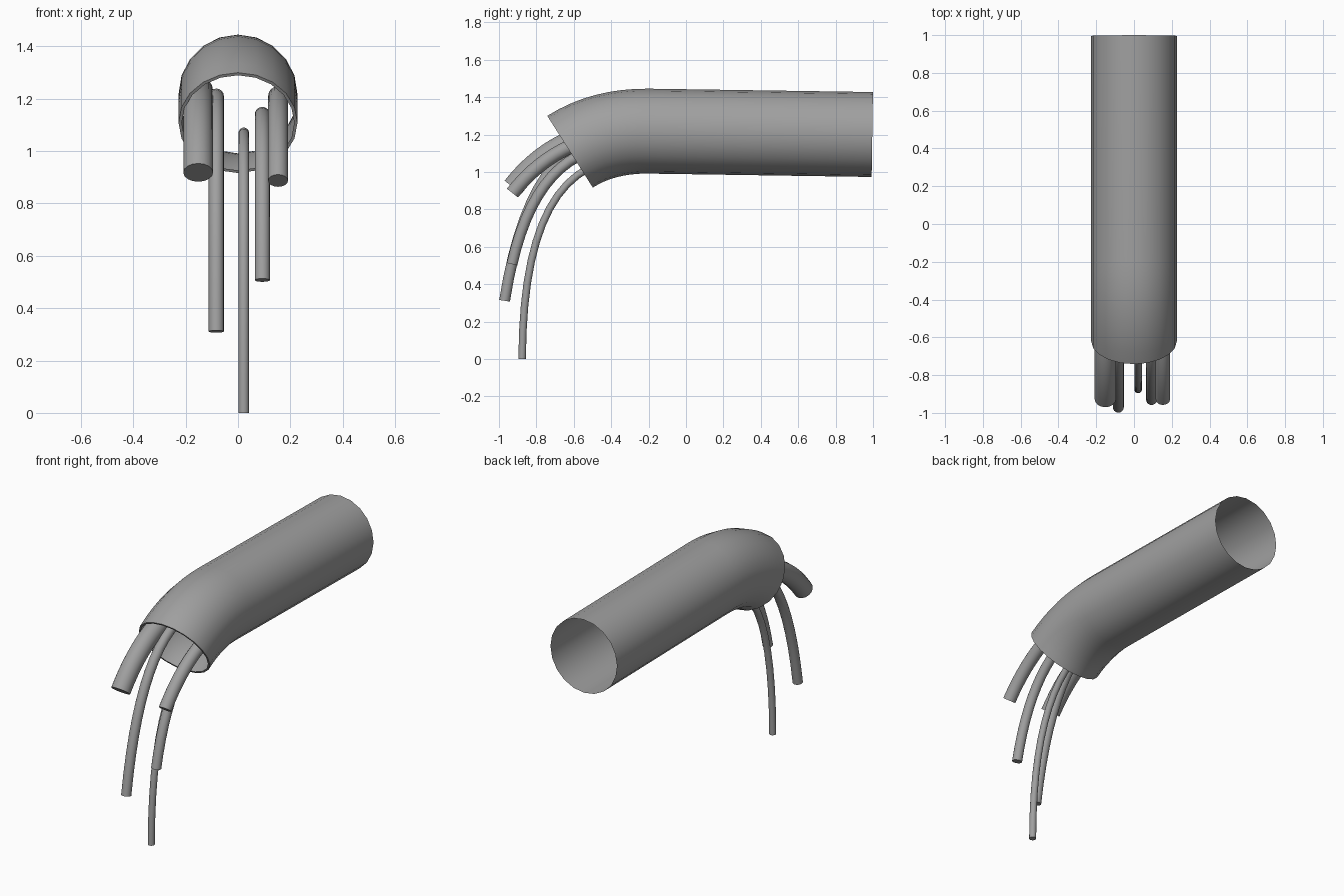
import bpy, bmesh, math
from mathutils import Vector

if "Cube" in bpy.data.objects:
    bpy.data.objects.remove(bpy.data.objects["Cube"])

grey = bpy.data.materials.new("dark_grey")
grey.diffuse_color = (0.35, 0.35, 0.35, 1)
grey.use_nodes = True
grey.node_tree.nodes["Principled BSDF"].inputs["Base Color"].default_value = grey.diffuse_color


def bezier(a, b, c, n):
    """Quadratic curve in the side (y, z) plane."""
    a, b, c = Vector(a), Vector(b), Vector(c)
    return [a * (1 - t) ** 2 + b * 2 * t * (1 - t) + c * t * t
            for t in (i / n for i in range(n + 1))]


def sweep(name, x, path, radius, sides, capped, lip=0):
    """Round tube along a (y, z) path at a fixed x, capped or with an inward lip."""
    bm = bmesh.new()
    rings = []
    last = len(path) - 1

    def ring(centre, d, r):
        side, up = Vector((1, 0, 0)), Vector((0, -d.y, d.x))
        rings.append([bm.verts.new(centre + r * (math.cos(a) * side + math.sin(a) * up))
                      for a in (2 * math.pi * k / sides for k in range(sides))])

    for i, p in enumerate(path):
        if i == 0:
            d = path[1] - p
        elif i == last:
            # end tangent extrapolated so the cut is square to the curve
            d = 2 * (p - path[i - 1]) - 0.5 * (p - path[i - 2])
        else:
            d = (path[i + 1] - p).normalized() + (p - path[i - 1]).normalized()
        d = d.normalized()
        ring(Vector((x, p.x, p.y)), d, radius)
    if lip:
        ring(Vector((x, p.x, p.y)), d, radius - lip)
    for r, s in zip(rings, rings[1:]):
        for k in range(sides):
            m = (k + 1) % sides
            bm.faces.new((r[k], r[m], s[m], s[k]))
    if capped:
        bm.faces.new(rings[0])
        bm.faces.new(rings[-1])
    bmesh.ops.recalc_face_normals(bm, faces=bm.faces)
    mesh = bpy.data.meshes.new(name)
    bm.to_mesh(mesh)
    bm.free()
    mesh.materials.append(grey)
    obj = bpy.data.objects.new(name, mesh)
    bpy.context.collection.objects.link(obj)
    bpy.ops.object.select_all(action='DESELECT')
    obj.select_set(True)
    bpy.context.view_layer.objects.active = obj
    bpy.ops.object.shade_smooth_by_angle(angle=math.radians(40))
    return obj


# Open outer pipe: long straight run, then a downward bend at the front
pipe_path = [Vector((0.996, 1.2))] + bezier((-0.2, 1.218), (-0.442, 1.221), (-0.62, 1.108), 8)
sweep("outer_pipe", 0, pipe_path, 0.227, 20, False, lip=0.012)

# Inner tubes drooping out of the mouth: x, radius, start, control, end
tubes = [
    (-0.152, 0.057, (-0.30, 1.23), (-0.69, 1.22), (-0.925, 0.918)),
    (-0.083, 0.029, (-0.35, 1.21), (-0.83, 1.20), (-0.970, 0.311)),
    (0.022, 0.020, (-0.30, 1.07), (-0.872, 1.07), (-0.876, 0.0)),
    (0.093, 0.029, (-0.35, 1.14), (-0.79, 1.13), (-0.930, 0.507)),
    (0.153, 0.038, (-0.30, 1.21), (-0.69, 1.19), (-0.928, 0.887)),
]
for i, (x, r, a, b, c) in enumerate(tubes):
    sweep(f"inner_tube_{i + 1}", x, bezier(a, b, c, 14), r, 16, True)
